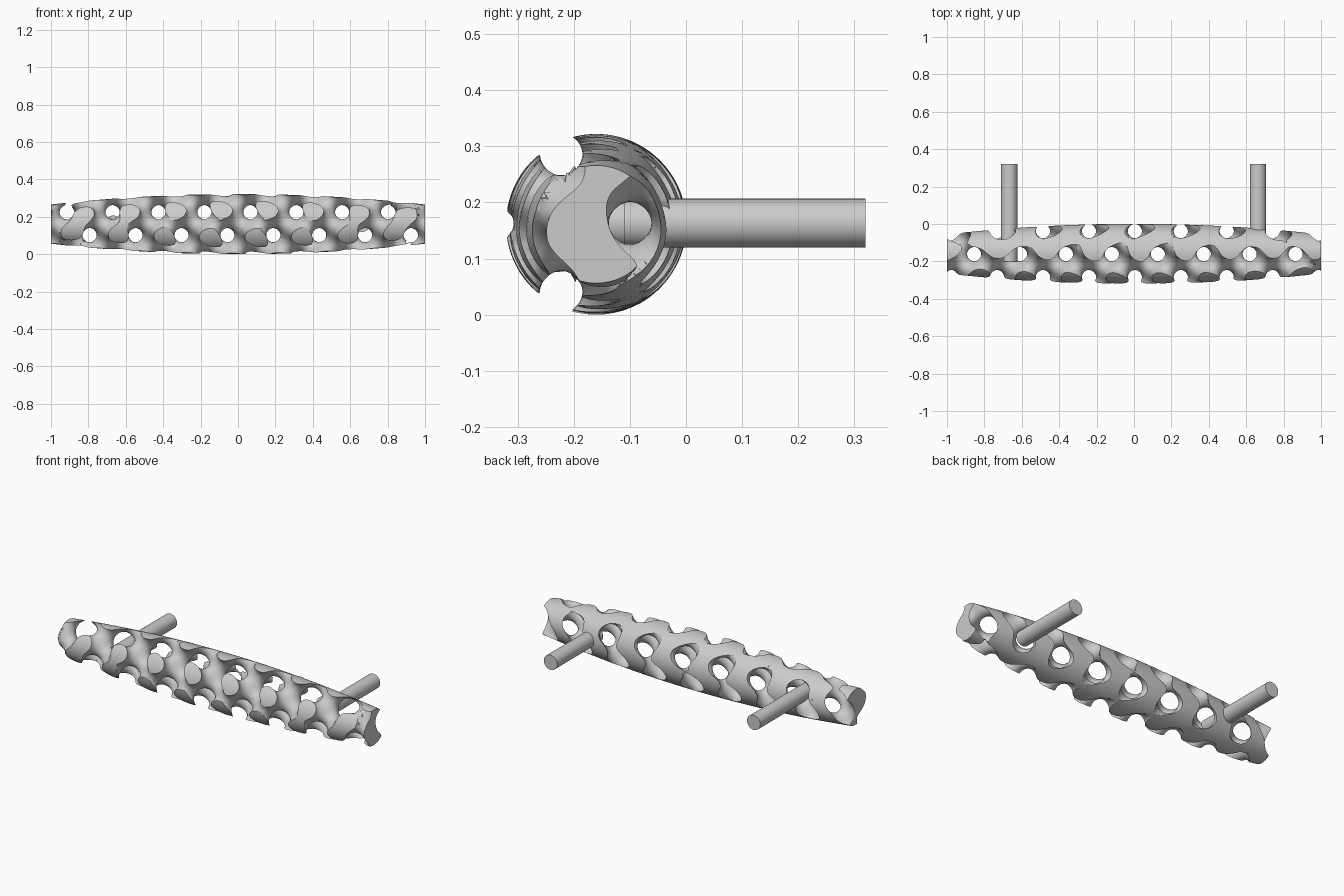
import bpy, bmesh
from math import sin, cos, pi, hypot, sqrt, radians

if "Cube" in bpy.data.objects:
    bpy.data.objects.remove(bpy.data.objects["Cube"])

CENTRE = (0.0, -0.16, 0.161)      # axis of the barrel-shaped grip
PERIOD, LEVEL = 0.2455, 0.26      # lattice cell size and thinness
K = 2 * pi / PERIOD
H = 0.01                          # sampling step
NX, NR = 202, 37


def radius(x):
    return 0.161 - 0.056 * x * x


# Each limit is positive inside and returns value and gradient
def lattice(x, y, z):
    X, Y, Z = -K * (x - 0.066), K * (y + 0.001), K * (z - 0.002) + pi
    sx, cx, sy, cy, sz, cz = sin(X), cos(X), sin(Y), cos(Y), sin(Z), cos(Z)
    v = (sx * cy + sy * cz + sz * cx - LEVEL) / K
    return v, (-(cx * cy - sz * sx), cy * cz - sx * sy, cz * cx - sy * sz)


def barrel(x, y, z):
    d = hypot(y, z) or 1e-6
    return radius(x) - d, (-0.112 * x, -y / d, -z / d)


def ends(x, y, z):
    return 1 - abs(x), (-1.0 if x > 0 else 1.0, 0.0, 0.0)


LIMITS = (lattice, barrel, ends)


def smooth(obj, angle=35):
    bpy.ops.object.select_all(action='DESELECT')
    obj.select_set(True)
    bpy.context.view_layer.objects.active = obj
    bpy.ops.object.shade_smooth_by_angle(angle=radians(angle))


def build_grip():
    xs = [-1 - H / 2 + i * H for i in range(NX)]
    rs = [-0.18 + i * H for i in range(NR)]
    # Sample the three limits on a grid
    val = {}
    for i, x in enumerate(xs):
        for j, y in enumerate(rs):
            for k, z in enumerate(rs):
                if hypot(y, z) < radius(x) + 3 * H:
                    val[i, j, k] = (lattice(x, y, z)[0], barrel(x, y, z)[0], 1 - abs(x))
    inside = {p for p, v in val.items() if min(v) > 0}
    corners = [(a, b, c) for a in (0, 1) for b in (0, 1) for c in (0, 1)]
    bm = bmesh.new()
    cells = {}

    # One vertex per crossed cell, pulled onto every limit that crosses it
    def vertex(cell):
        if cell in cells:
            return cells[cell]
        i, j, k = cell
        pts = [(i + a, j + b, k + c) for a, b, c in corners]
        active = []
        for n, fn in enumerate(LIMITS):
            vs = [val[p][n] for p in pts if p in val]
            if min(vs) <= 0 < max(vs):
                active.append(fn)
        base = (xs[i], rs[j], rs[k])
        acc, count = [0.0, 0.0, 0.0], 0
        for p in pts:
            for ax in range(3):
                q = list(p)
                q[ax] += 1
                q = tuple(q)
                if q not in pts or (p in inside) == (q in inside):
                    continue
                a, b = min(val[p]), min(val[q])
                t = a / (a - b) if a != b else 0.5
                for m in range(3):
                    acc[m] += (p[m] - cell[m]) + (t if m == ax else 0)
                count += 1
        co = [base[m] + H * acc[m] / count for m in range(3)]
        for _ in range(8):
            for fn in active:
                v, g = fn(*co)
                s = v / max(g[0] ** 2 + g[1] ** 2 + g[2] ** 2, 0.1)
                co = [co[m] - s * g[m] for m in range(3)]
            co = [min(max(co[m], base[m] - 0.3 * H), base[m] + 1.3 * H) for m in range(3)]
        cells[cell] = bm.verts.new(co)
        return cells[cell]

    # One quad around each crossed grid edge
    for p in sorted(inside):
        for ax in range(3):
            u, w = (ax + 1) % 3, (ax + 2) % 3
            for step in (1, -1):
                q = list(p)
                q[ax] += step
                if tuple(q) in inside:
                    continue
                low = list(p)
                low[ax] = min(p[ax], q[ax])
                ring = []
                for du, dw in ((0, 0), (-1, 0), (-1, -1), (0, -1)):
                    c = list(low)
                    c[u] += du
                    c[w] += dw
                    ring.append(vertex(tuple(c)))
                bm.faces.new(ring if step == 1 else ring[::-1])

    # Drop small loose crumbs left by the barrel cut
    seen, crumbs = set(), []
    total = len(bm.verts)
    for v in bm.verts:
        if v in seen:
            continue
        seen.add(v)
        part, stack = [v], [v]
        while stack:
            for e in stack.pop().link_edges:
                for o in e.verts:
                    if o not in seen:
                        seen.add(o)
                        part.append(o)
                        stack.append(o)
        if len(part) < 0.02 * total:
            crumbs += part
    bmesh.ops.delete(bm, geom=crumbs, context='VERTS')
    bmesh.ops.recalc_face_normals(bm, faces=bm.faces[:])
    me = bpy.data.meshes.new("lattice_grip")
    bm.to_mesh(me)
    bm.free()
    grip = bpy.data.objects.new("lattice_grip", me)
    grip.location = CENTRE
    bpy.context.collection.objects.link(grip)
    smooth(grip)


def build_post(name, x, y_start, y_end=0.32):
    bpy.ops.mesh.primitive_cylinder_add(
        vertices=64, radius=0.0435, depth=y_end - y_start,
        location=(x, (y_start + y_end) / 2, 0.163), rotation=(pi / 2, 0, 0))
    bpy.context.object.name = name
    smooth(bpy.context.object)


# Open lattice handle
build_grip()
# Mounting posts at the back
build_post("left_post", -0.667, -0.2)
build_post("right_post", 0.663, -0.11)
